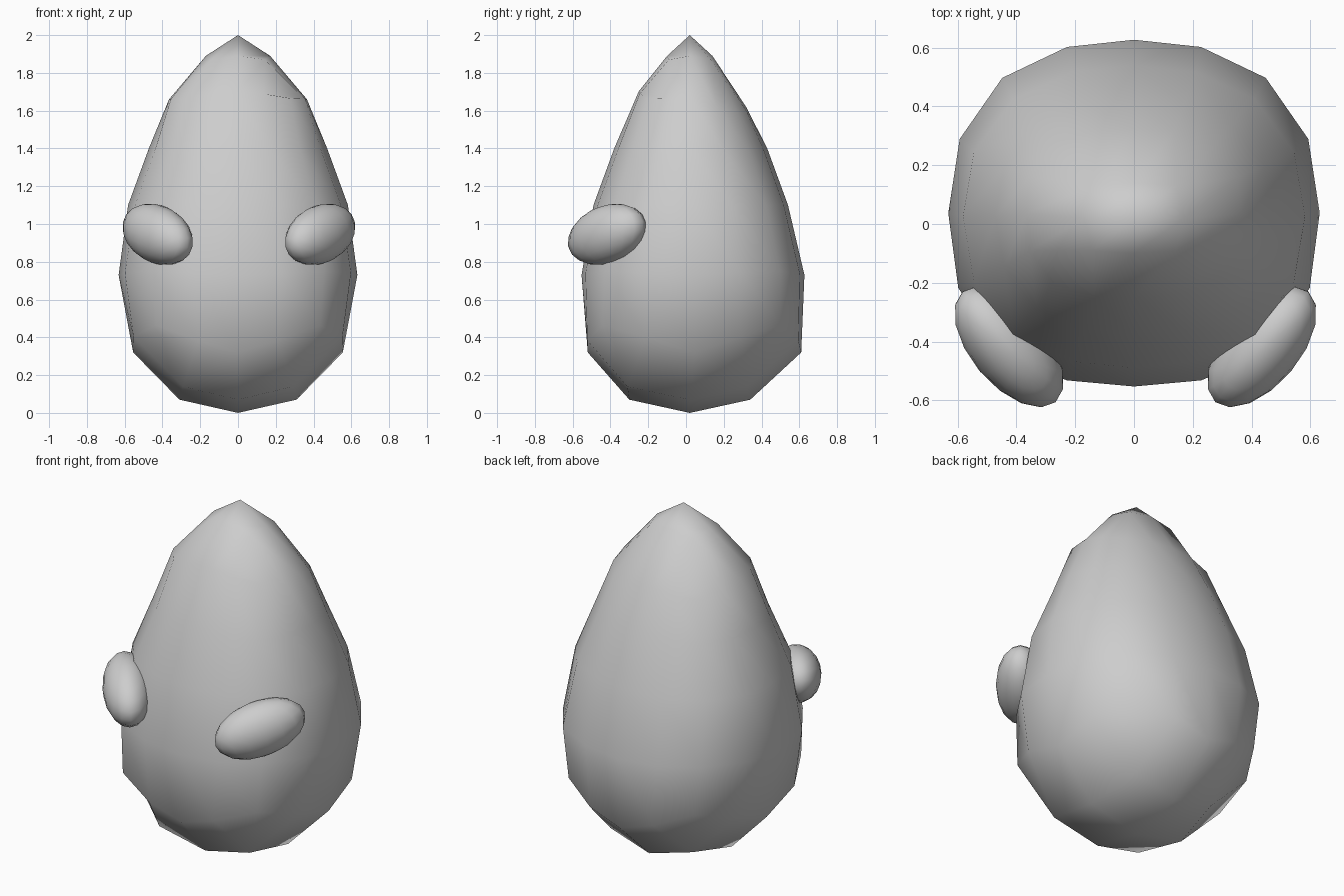
import bpy, bmesh, math
from mathutils import Matrix, Vector

cube = bpy.data.objects.get("Cube")
if cube:
    bpy.data.objects.remove(cube, do_unlink=True)

grey = bpy.data.materials.new("plain grey")
grey.use_nodes = True
grey.diffuse_color = (0.61, 0.61, 0.61, 1)
grey.node_tree.nodes["Principled BSDF"].inputs["Base Color"].default_value = (0.61, 0.61, 0.61, 1)


def add_object(name, bm):
    mesh = bpy.data.meshes.new(name)
    bmesh.ops.recalc_face_normals(bm, faces=bm.faces)
    bm.to_mesh(mesh)
    bm.free()
    for p in mesh.polygons:
        p.use_smooth = True
    mesh.materials.append(grey)
    obj = bpy.data.objects.new(name, mesh)
    bpy.context.collection.objects.link(obj)
    return obj


# Side rows of the egg, bottom to top:
# x radius, y radius, y centre, z, then at the corners: z shift, front bulge, back bulge
ROWS = {
    -2: (0.555, 0.565, 0.045, 0.32, 0.145, 0.167, 0.093),
    -1: (0.632, 0.590, 0.037, 0.73, 0.02, 0.07, 0.055),
    0: (0.582, 0.515, 0.025, 1.10, 0.0, 0.05, 0.05),
    1: (0.472, 0.405, 0.025, 1.40, -0.02, 0.045, 0.045),
    2: (0.365, 0.285, 0.035, 1.66, -0.03, 0.12, 0.12),
}
# Inner ring of each cap, in the same form
CAPS = {
    -2: (0.310, 0.320, 0.02, 0.07, 0.07, 0.40, 0.27),
    2: (0.170, 0.120, 0.02, 1.89, -0.02, 0.25, 0.25),
}


def egg_point(co):
    i, j, k = (round(c) for c in co)
    m = max(abs(i), abs(j))
    if m == 0:
        return Vector((0, 0.02, 0.0 if k < 0 else 2.0))
    rx, ry, cy, z, lift, front, back = ROWS[k] if m == 2 else CAPS[k]
    # nearly even angular spacing, squared off at the corners
    d = Vector((math.tan(math.pi / 4 * i / m), 1.1 * math.tan(math.pi / 4 * j / m))).normalized()
    corner = (2 * d.x * d.y) ** 2
    spread = 1 + (front if j < 0 else back) * corner
    x, y = rx * d.x * spread, cy + ry * d.y * spread
    z += lift * corner
    if k == 2 and m == 2:      # upper rim leans back
        z -= 0.15 * (y - cy)
    return Vector((x, y, z))


# Egg-shaped body from a gridded box
bm = bmesh.new()
bmesh.ops.create_cube(bm, size=4)
bmesh.ops.subdivide_edges(bm, edges=bm.edges[:], cuts=3, use_grid_fill=True)
for v in bm.verts:
    v.co = egg_point(v.co)
add_object("body", bm)

# Tilted oval eyes, mirrored and set very slightly off centre
for name, side, x in (("left_eye", 1, 0.435), ("right_eye", -1, -0.425)):
    bm = bmesh.new()
    bmesh.ops.create_uvsphere(bm, u_segments=16, v_segments=10, radius=1)
    place = (Matrix.Translation((x, -0.418, 0.945))
             @ Matrix.Diagonal((side, 1, 1, 1))
             @ Matrix.Rotation(math.radians(50), 4, 'Z')
             @ Matrix.Rotation(math.radians(-16), 4, 'Y')
             @ Matrix.Diagonal((0.255, 0.13, 0.152, 1)))
    bmesh.ops.transform(bm, matrix=place, verts=bm.verts)
    add_object(name, bm)
